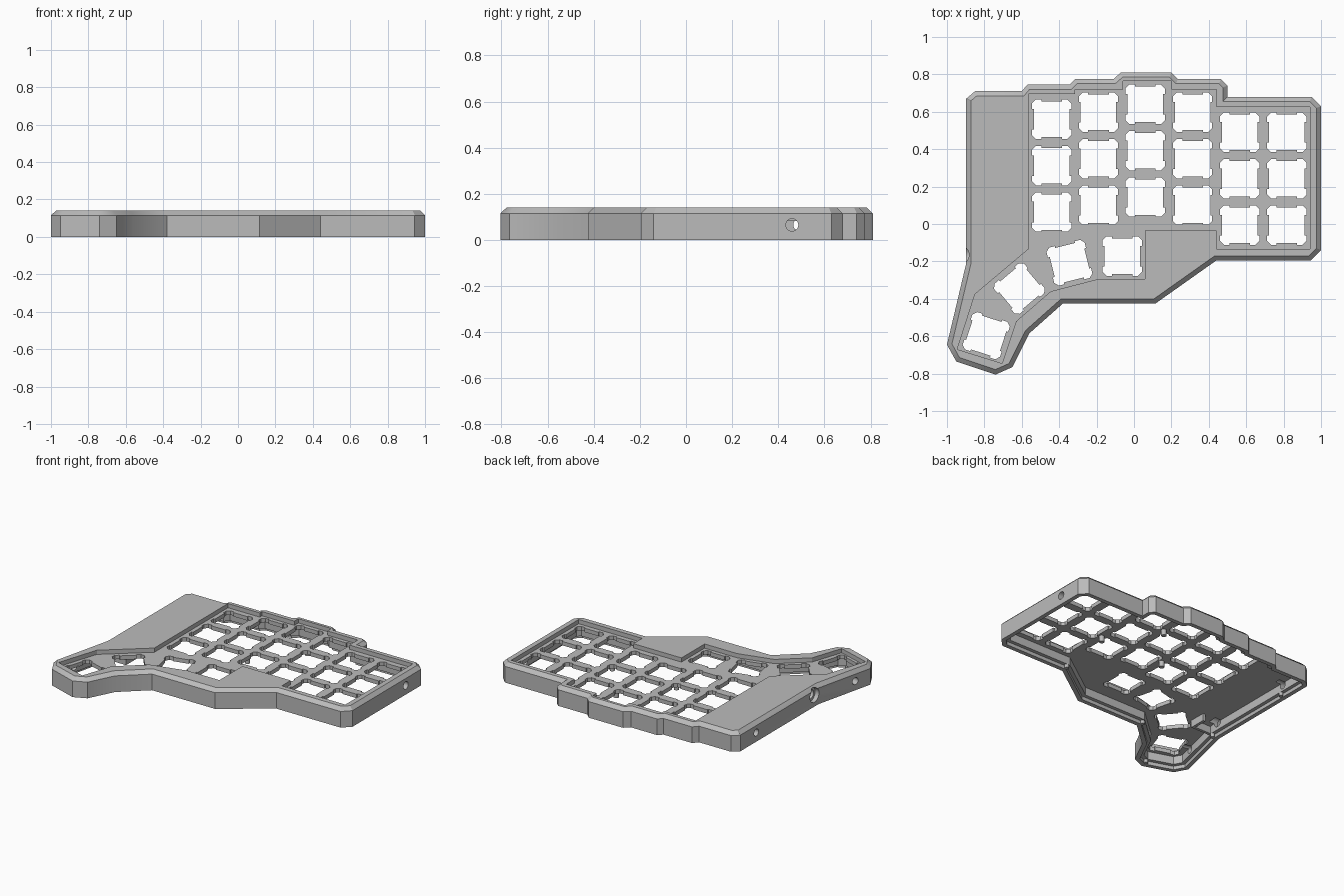
import bpy, bmesh, math
from mathutils import Matrix, Vector

cube = bpy.data.objects.get("Cube")
if cube:
    bpy.data.objects.remove(cube, do_unlink=True)

HEIGHT = 0.14
PLATE_TOP = 0.11
PLATE_UNDER = 0.082

grey = bpy.data.materials.new("case grey")
grey.use_nodes = True
colour = (0.5, 0.5, 0.5, 1)
grey.diffuse_color = colour
grey.node_tree.nodes["Principled BSDF"].inputs["Base Color"].default_value = colour


def inset(points, distance):
    """Move each side of a clockwise outline inwards, with mitred corners."""
    result = []
    for i, p in enumerate(points):
        p = Vector(p)
        before = (p - Vector(points[i - 1])).normalized()
        after = (Vector(points[(i + 1) % len(points)]) - p).normalized()
        n1, n2 = Vector((before.y, -before.x)), Vector((after.y, -after.x))
        result.append(p + (n1 + n2) * distance / (1 + n1.dot(n2)))
    return result


def add_loft(bm, rings):
    """Closed solid through (outline, height) rings."""
    loops = [[bm.verts.new((p[0], p[1], z)) for p in ring] for ring, z in rings]
    faces = [bm.faces.new(loops[0]), bm.faces.new(loops[-1])]
    for low, high in zip(loops, loops[1:]):
        for i in range(len(low)):
            faces.append(bm.faces.new((low[i - 1], low[i], high[i], high[i - 1])))
    bmesh.ops.recalc_face_normals(bm, faces=faces)


def add_cylinder(bm, place, radius, length, axis=None, turn=0):
    matrix = Matrix.Translation(place) @ Matrix.Rotation(math.radians(turn), 4, "Z")
    if axis == "X":
        matrix = matrix @ Matrix.Rotation(math.pi / 2, 4, "Y")
    bmesh.ops.create_cone(bm, cap_ends=True, segments=24, radius1=radius,
                          radius2=radius, depth=length, matrix=matrix)


def make_object(name, bm):
    mesh = bpy.data.meshes.new(name)
    bm.to_mesh(mesh)
    bm.free()
    mesh.materials.append(grey)
    obj = bpy.data.objects.new(name, mesh)
    bpy.context.collection.objects.link(obj)
    return obj


def select_only(obj):
    bpy.ops.object.select_all(action="DESELECT")
    obj.select_set(True)
    bpy.context.view_layer.objects.active = obj


def cut(target, name, bm):
    cutter = make_object(name, bm)
    cutter.hide_render = True
    select_only(target)
    mod = target.modifiers.new(name, "BOOLEAN")
    mod.operation, mod.solver, mod.object = "DIFFERENCE", "EXACT", cutter
    bpy.ops.object.modifier_apply(modifier=mod.name)
    bpy.data.objects.remove(cutter, do_unlink=True)


# Case outline, clockwise from the back right corner of the model's right side
outline = [
    (-.897, .67), (-.85, .71), (-.60, .71), (-.57, .745), (-.345, .745),
    (-.315, .775), (-.11, .775), (-.07, .81), (.2, .81), (.235, .775),
    (.465, .775), (.5, .74), (.5, .68), (.95, .68), (1, .63), (1, -.14),
    (.945, -.195), (.44, -.195), (.115, -.425), (-.38, -.425), (-.56, -.585),
    (-.65, -.765), (-.74, -.805), (-.95, -.735), (-1, -.645), (-.897, -.21)]

# Sunken key area
key_area = [
    (-.565, .695), (-.315, .695), (-.315, .72), (-.06, .72), (-.06, .765),
    (.2, .765), (.2, .72), (.44, .72), (.44, .625), (.94, .625), (.94, -.135),
    (.44, -.135), (.44, -.035), (.06, -.035), (.06, -.295), (-.195, -.295),
    (-.445, -.36), (-.63, -.52), (-.705, -.745), (-.945, -.67), (-.85, -.375),
    (-.565, -.135)]

# Solid body with a chamfered top edge
bm = bmesh.new()
add_loft(bm, [(outline, 0), (outline, .115), (inset(outline, .025), HEIGHT)])
case = make_object("keyboard_case", bm)

# Hollow underside with a ledge for the base
bm = bmesh.new()
lip, cavity = inset(outline, .03), inset(outline, .055)
add_loft(bm, [(lip, -.05), (lip, .025), (cavity, .025), (cavity, PLATE_UNDER)])
cut(case, "underside_cutter", bm)

bm = bmesh.new()
add_loft(bm, [(key_area, PLATE_TOP), (key_area, .2)])
cut(case, "key_area_cutter", bm)

# Switch openings: notched squares in columns, plus four thumb keys
side = [(-.085, .105), (-.055, .105), (-.055, .095),
        (.055, .095), (.055, .105), (.085, .105)]
opening = []
for quarter in range(4):
    spin = Matrix.Rotation(-quarter * math.pi / 2, 2)
    opening += [spin @ Vector(p) for p in side]

columns = [(-.44, .56), (-.19, .597), (.06, .64), (.313, .597), (.565, .49), (.817, .49)]
keys = [(x, y - row * .248, 0) for x, y in columns for row in range(3)]
keys += [(-.063, -.172, 0), (-.345, -.207, 14), (-.613, -.345, 40), (-.79, -.597, -18)]
bm = bmesh.new()
for x, y, angle in keys:
    spin = Matrix.Rotation(math.radians(angle), 2)
    ring = [spin @ p + Vector((x, y)) for p in opening]
    add_loft(bm, [(ring, .05), (ring, .2)])
cut(case, "switch_cutter", bm)

# Round holes through the side walls and the stepped cable socket
bm = bmesh.new()
add_cylinder(bm, (1, .46, .065), .027, .2, "X")
add_cylinder(bm, (-.897, .49, .065), .025, .2, "X")
add_cylinder(bm, (-.97, -.52, .065), .025, .2, "X", turn=-13)
cut(case, "wall_hole_cutter", bm)
for radius, length in ((.05, .06), (.032, .2)):
    bm = bmesh.new()
    add_cylinder(bm, (-.897, -.165, .08), radius, length, "X")
    cut(case, "socket_cutter", bm)

select_only(case)
bpy.ops.object.shade_smooth_by_angle(angle=math.radians(30))

# Standoffs hanging between the keys
bm = bmesh.new()
for x, y in ((.44, .2), (.185, .52), (-.065, .2)):
    add_cylinder(bm, (x, y, .065), .017, .05)
posts = make_object("standoffs", bm)

# Small pegs on the base ledge
bm = bmesh.new()
for x, y in ((-.853, .46), (-.74, -.763), (.44, -.152), (-.4, -.39), (-.855, -.23)):
    add_cylinder(bm, (x, y, .016), .014, .03)
pegs = make_object("ledge_pegs", bm)
for obj in (posts, pegs):
    select_only(obj)
    bpy.ops.object.shade_smooth_by_angle(angle=math.radians(30))

# Bracket behind the cable socket
bm = bmesh.new()
for place, size in (((-.78, -.25, .06), (.14, .02, .06)),
                    ((-.71, -.2, .06), (.02, .12, .06))):
    bmesh.ops.create_cube(bm, size=1, matrix=Matrix.Translation(place)
                          @ Matrix.Diagonal((*size, 1)))
make_object("socket_bracket", bm)
